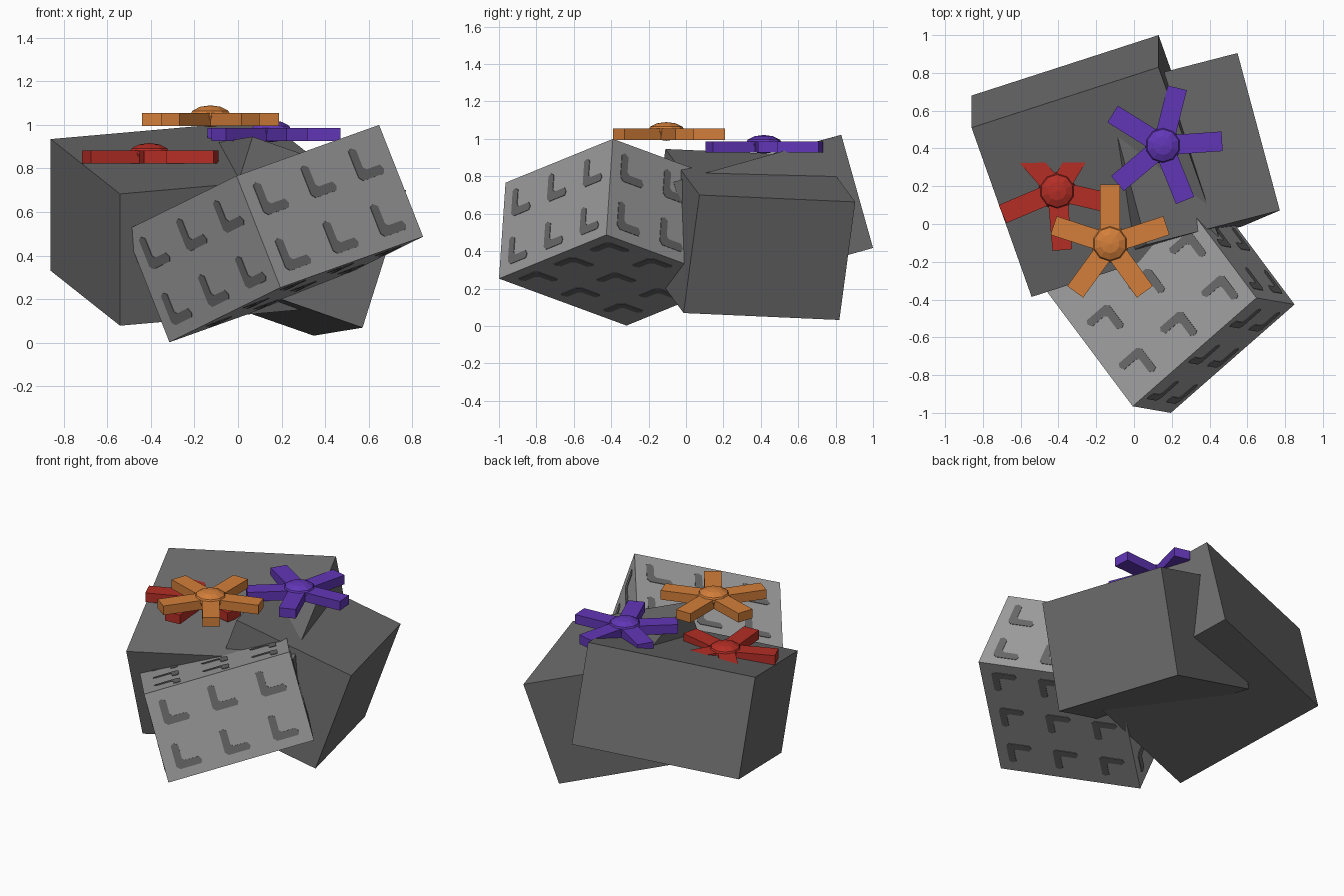
import bpy, bmesh, math
from mathutils import Vector as V, Matrix

if "Cube" in bpy.data.objects:
    bpy.data.objects.remove(bpy.data.objects["Cube"])


def material(name, rgb):
    m = bpy.data.materials.new(name)
    m.diffuse_color = (*rgb, 1)
    m.use_nodes = True
    m.node_tree.nodes["Principled BSDF"].inputs["Base Color"].default_value = m.diffuse_color
    return m


DARK = material("dark stone", (0.15, 0.15, 0.15))
LIGHT = material("light stone", (0.34, 0.34, 0.34))
MARK = material("chevron grey", (0.14, 0.14, 0.14))
ORANGE = material("orange petal", (0.65, 0.21, 0.042))
PURPLE = material("purple petal", (0.12, 0.037, 0.47))
RED = material("red petal", (0.46, 0.027, 0.019))


def finish(bm, name, mat):
    bmesh.ops.recalc_face_normals(bm, faces=bm.faces)
    me = bpy.data.meshes.new(name)
    bm.to_mesh(me)
    bm.free()
    me.materials.append(mat)
    ob = bpy.data.objects.new(name, me)
    bpy.context.collection.objects.link(ob)
    return ob


def block(name, corner, u, v, w, mat):
    """Tilted box from one corner and its three edge vectors."""
    bm = bmesh.new()
    bmesh.ops.create_cube(bm, size=1)
    for p in bm.verts:
        a, b, c = p.co + V((0.5, 0.5, 0.5))
        p.co = corner + u * a + v * b + w * c
    return finish(bm, name, mat)


# Stone blocks
block("left_block", V((-0.86, 0.51, 0.935)), V((0.318, -0.896, -0.252)),
      V((0.99, 0.32, 0.087)), V((0, 0.17, -0.605)), DARK)
block("middle_block", V((0.572, -0.013, 0.069)), V((0.2, 0.085, 0.631)),
      V((-0.224, 0.833, -0.037)), V((-0.705, -0.182, 0.246)), DARK)
C = V((-0.007, -0.965, 0.766))
EDGES = [V((0.655, 0.574, 0.234)), V((-0.51, 0.682, -0.251)), V((0.202, -0.035, -0.513))]
block("patterned_block", C, *EDGES, LIGHT)

# Chevron marks, thin plates in a grid on each face of the patterned block
CHEVRON = [(-.06, -.08), (.07, -.08), (.08, -.06), (.065, -.035), (-.02, -.035),
           (-.035, -.02), (-.035, .065), (-.06, .08), (-.08, .07), (-.08, -.06)]
COUNT = (3, 3, 2)
# normal axis, side, then (axis, sign) for each arm
FACES = [(1, 0, (0, 1), (2, -1)), (0, 0, (1, -1), (2, -1)), (0, 1, (1, 1), (2, -1)),
         (1, 1, (0, -1), (2, -1)), (2, 0, (0, -1), (1, -1)), (2, 1, (0, -1), (1, 1))]
bm = bmesh.new()
for axis, side, (ax, sx), (bx, sy) in FACES:
    n = EDGES[axis].normalized() * (1 if side else -1)
    a, b = EDGES[ax].normalized() * sx, EDGES[bx].normalized() * sy
    for i in range(COUNT[ax]):
        for j in range(COUNT[bx]):
            mid = (C + EDGES[axis] * side + EDGES[ax] * ((i + .5) / COUNT[ax])
                   + EDGES[bx] * ((j + .5) / COUNT[bx]))
            low, high = ([bm.verts.new(mid + a * x + b * y + n * h) for x, y in CHEVRON]
                         for h in (-0.001, 0.003))
            bm.faces.new(low)
            bm.faces.new(high)
            for k in range(len(low)):
                m = (k + 1) % len(low)
                bm.faces.new((low[k], low[m], high[m], high[k]))
finish(bm, "chevron_marks", MARK)


def flower(name, x, y, z, angle, mat):
    """Five bar petals and a flattened ten-sided dome; z is the underside."""
    bm = bmesh.new()
    for i in range(5):
        turn = Matrix.Rotation(math.radians(angle + 72 * i), 4, 'Z')
        mat4 = (Matrix.Translation((x, y, z + 0.03)) @ turn
                @ Matrix.Translation((0.157, 0, 0)) @ Matrix.Diagonal((0.314, 0.104, 0.06, 1)))
        bmesh.ops.create_cube(bm, size=1, matrix=mat4)
    finish(bm, name + "_petals", mat)
    bm = bmesh.new()
    bmesh.ops.create_uvsphere(bm, u_segments=10, v_segments=6, radius=1,
                              matrix=Matrix.Translation((x, y, z + 0.045))
                              @ Matrix.Diagonal((0.1, 0.1, 0.05, 1)))
    finish(bm, name + "_centre", mat)


# Flowers
flower("orange_flower", -0.127, -0.105, 0.995, 90, ORANGE)
flower("purple_flower", 0.153, 0.416, 0.926, 4, PURPLE)
flower("red_flower", -0.407, 0.175, 0.822, 203, RED)
